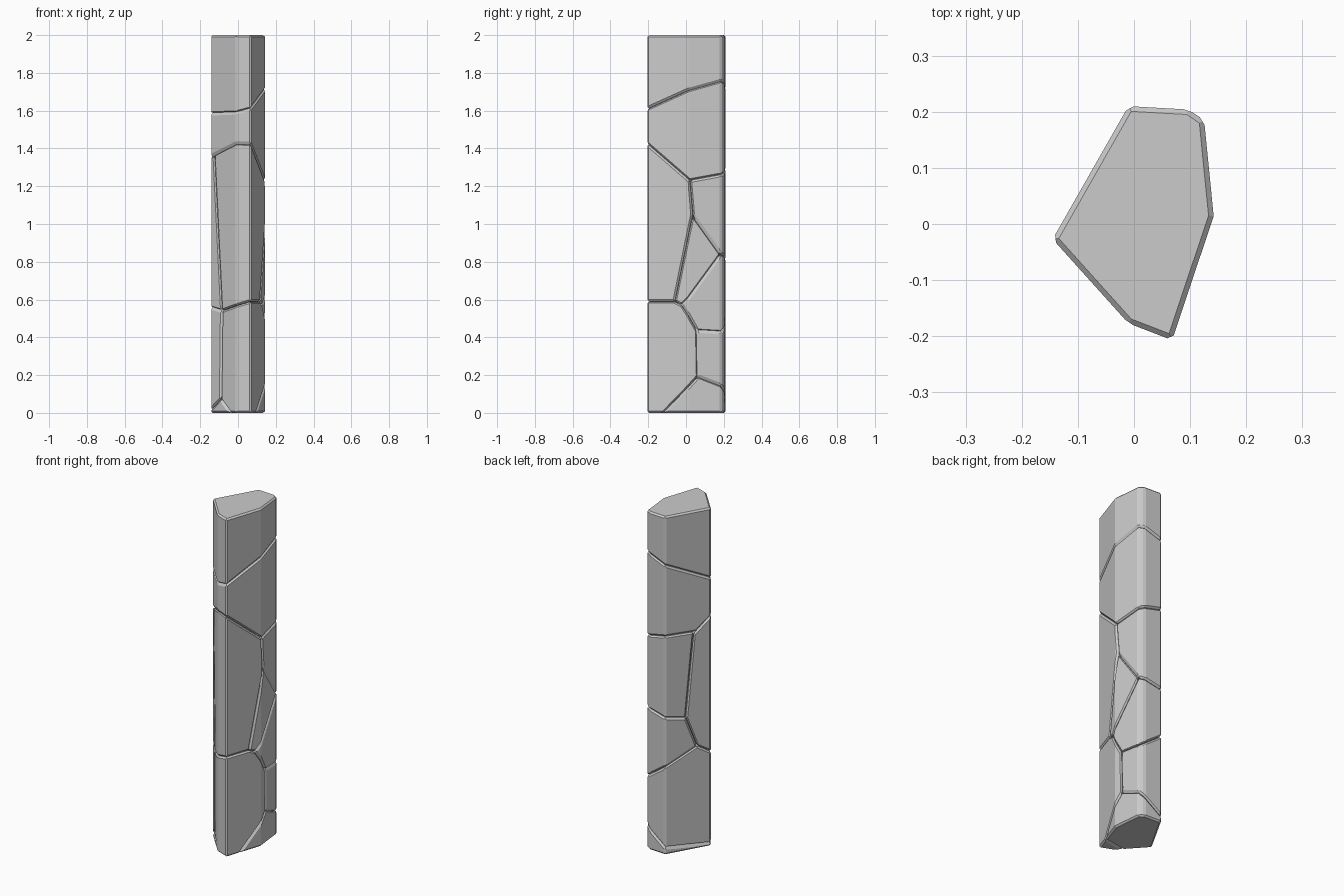
import bpy, bmesh
from mathutils import Vector

if "Cube" in bpy.data.objects:
    bpy.data.objects.remove(bpy.data.objects["Cube"])

HEIGHT, CHAMFER, GAP, SHARP = 2.0, 0.009, 0.001, 0.45

# Stone colour
stone = bpy.data.materials.new("light_grey_stone")
stone.use_nodes = True
colour = (0.6, 0.6, 0.6, 1)
stone.diffuse_color = colour
stone.node_tree.nodes["Principled BSDF"].inputs["Base Color"].default_value = colour

# Plan of the uncut pillar, counter-clockwise
outline = [(-.145, -.027), (-.01, -.177), (.068, -.207), (.142, .014),
           (.125, .185), (.097, .204), (-.01, .21)]

# A point inside each stone
seeds = {
    "top_stone": (0, 0, 1.85),
    "upper_stone": (0, 0, 1.45),
    "front_stone": (.04, -.1, 1),
    "side_stone": (-.115, 0, .9),
    "back_stone": (.08, .13, 1.05),
    "wedge_stone": (.11, .05, .8),
    "low_back_stone": (.05, .13, .65),
    "low_front_stone": (.03, -.12, .3),
    "lower_stone": (0, .1, .3),
    "base_stone": (.06, .05, .05),
}

# Corners where the cracks meet
corner = {
    "top_w": (-.14, -.03, 1.585), "top_s": (.065, -.205, 1.61), "top_e": (.14, .015, 1.71),
    "up_w": (-.14, -.03, 1.36), "up_s": (.065, -.205, 1.425), "up_e": (.14, .02, 1.23),
    "up_ne": (.125, .185, 1.26), "side_top": (-.092, .059, 1.285),
    "side_mid": (-.069, .1, .786), "side_low": (-.101, .042, .607),
    "side_in": (-.03, .06, .8), "side_s": (-.125, -.047, 1.36), "side_core": (-.05, .05, .8),
    "mid_w": (-.14, -.03, .557), "mid_sw": (-.085, -.091, .54), "mid_s": (.065, -.205, .59),
    "wedge_top": (.14, .035, 1.05), "wedge_s": (.115, -.06, .59), "wedge_n": (.125, .185, .84),
    "wedge_low": (.133, -.02, .57), "wedge_in": (0, .06, 1.05), "wedge_core": (0, .08, .8),
    "wedge_floor": (0, 0, .55), "back_nw": (-.01, .21, .81),
    "low_e": (.13, .055, .44), "low_in": (0, -.032, .537), "low_nw": (-.01, .21, .52),
    "base_e": (.13, .06, .19), "base_nw": (-.01, .21, .04), "base_w": (-.14, -.03, .02),
    "foot_e": (.094, -.12, 0), "foot_s": (-.04, -.142, 0),
}

# Each crack: the two stones it parts, and three corners on it
cracks = [
    ("top_stone", "upper_stone", "top_w top_s top_e"),
    ("upper_stone", "front_stone", "up_w up_s up_e"),
    ("upper_stone", "side_stone", "up_w up_s up_e"),
    ("upper_stone", "back_stone", "up_e up_ne side_top"),
    ("front_stone", "back_stone", "up_e side_top wedge_top"),
    ("front_stone", "wedge_stone", "wedge_top wedge_s wedge_in"),
    ("front_stone", "side_stone", "side_s mid_sw side_core"),
    ("front_stone", "low_front_stone", "mid_sw mid_s wedge_s"),
    ("back_stone", "wedge_stone", "wedge_top wedge_n wedge_core"),
    ("back_stone", "low_back_stone", "wedge_n back_nw side_mid"),
    ("back_stone", "side_stone", "side_top side_mid side_in"),
    ("low_back_stone", "wedge_stone", "wedge_n wedge_low wedge_core"),
    ("low_back_stone", "side_stone", "side_mid side_low side_in"),
    ("low_back_stone", "low_front_stone", "wedge_low low_e low_in"),
    ("low_back_stone", "lower_stone", "low_e low_nw side_low"),
    ("low_front_stone", "wedge_stone", "wedge_s wedge_low wedge_floor"),
    ("low_front_stone", "lower_stone", "low_e mid_sw base_e"),
    ("lower_stone", "side_stone", "side_low mid_w mid_sw"),
    ("lower_stone", "base_stone", "base_e base_nw base_w"),
    ("low_front_stone", "base_stone", "base_e foot_e foot_s"),
]


def slice_off(bm, point, normal):
    """Remove what lies beyond the plane and close the cut."""
    bmesh.ops.bisect_plane(bm, geom=bm.verts[:] + bm.edges[:] + bm.faces[:], dist=1e-5,
                           plane_co=point, plane_no=normal, clear_outer=True)
    rim = [e for e in bm.edges if e.is_boundary]
    if rim:
        bmesh.ops.holes_fill(bm, edges=rim, sides=0)
    bmesh.ops.remove_doubles(bm, verts=bm.verts[:], dist=1e-5)
    bmesh.ops.recalc_face_normals(bm, faces=bm.faces[:])


def prism():
    bm = bmesh.new()
    base = bm.faces.new([bm.verts.new((x, y, 0)) for x, y in outline])
    up = bmesh.ops.extrude_face_region(bm, geom=[base], use_keep_orig=True)["geom"]
    bmesh.ops.translate(bm, vec=(0, 0, HEIGHT),
                        verts=[v for v in up if isinstance(v, bmesh.types.BMVert)])
    bmesh.ops.recalc_face_normals(bm, faces=bm.faces[:])
    return bm


def chamfer(bm):
    """Plane off every sharp edge of a convex stone."""
    cuts = []
    for e in bm.edges:
        if len(e.link_faces) == 2:
            a, b = (f.normal for f in e.link_faces)
            if a.length > .5 and b.length > .5 and a.angle(b) > SHARP:
                n = (a + b).normalized()
                depth = CHAMFER * (1 - a.dot(n) ** 2) ** .5
                cuts.append((e.verts[0].co - n * depth, n))
    for point, normal in cuts:
        slice_off(bm, point, normal)


# Cut each stone from the pillar
for name, seed in seeds.items():
    bm = prism()
    for first, second, names in cracks:
        if name in (first, second):
            p, q, r = (Vector(corner[c]) for c in names.split())
            normal = (q - p).cross(r - p).normalized()
            if normal.dot(Vector(seed) - p) > 0:
                normal = -normal
            slice_off(bm, p - normal * GAP, normal)
    chamfer(bm)
    mesh = bpy.data.meshes.new(name)
    bm.to_mesh(mesh)
    bm.free()
    mesh.materials.append(stone)
    bpy.context.collection.objects.link(bpy.data.objects.new(name, mesh))
